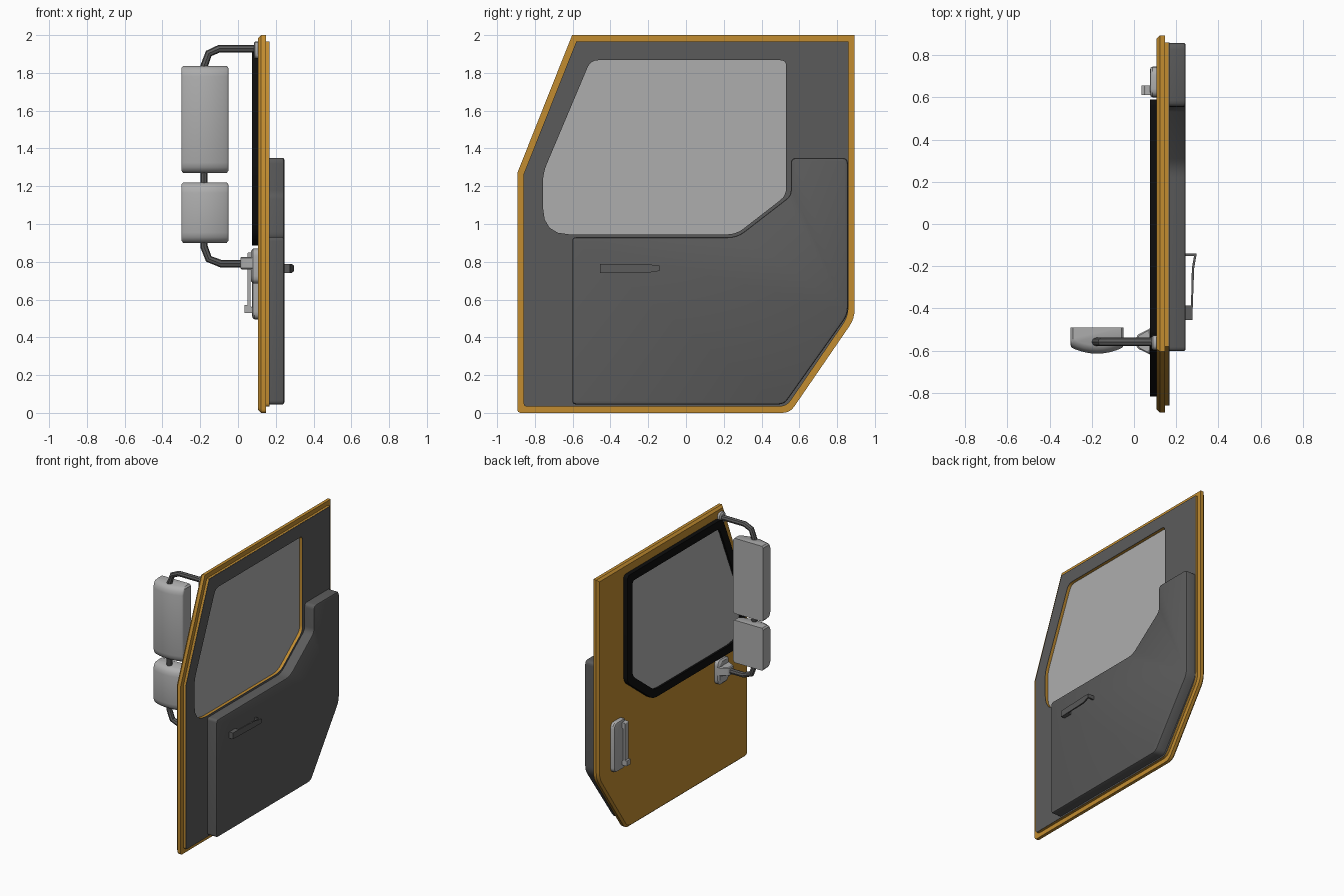
import bpy, bmesh, math
from mathutils import Vector

if "Cube" in bpy.data.objects:
    bpy.data.objects.remove(bpy.data.objects["Cube"])


def material(name, rgb):
    m = bpy.data.materials.new(name)
    m.diffuse_color = (*rgb, 1)
    m.use_nodes = True
    m.node_tree.nodes["Principled BSDF"].inputs["Base Color"].default_value = m.diffuse_color
    return m


ORANGE = material("orange_paint", (0.54, 0.265, 0.03))
DARK = material("dark_trim", (0.105, 0.105, 0.105))
BLACK = material("black_rubber", (0.004, 0.004, 0.004))
GREY = material("mid_grey", (0.42, 0.42, 0.42))


def outline(pts, inset=0.0, steps=4):
    """Offset a counter-clockwise (u, v, corner) polygon inward, then round it."""
    n = len(pts)
    P = [Vector(p[:2]) for p in pts]
    Q = []
    for i in range(n):
        a, b = (P[i] - P[i - 1]).normalized(), (P[(i + 1) % n] - P[i]).normalized()
        na, nb = Vector((-a.y, a.x)), Vector((-b.y, b.x))
        Q.append(P[i] + (na + nb) * inset / (1 + na.dot(nb)))
    out = []
    for i in range(n):
        r = pts[i][2] if len(pts[i]) > 2 else 0
        if not r:
            out.append(Q[i])
            continue
        s = Q[i] + (Q[i - 1] - Q[i]).normalized() * r
        e = Q[i] + (Q[(i + 1) % n] - Q[i]).normalized() * r
        for k in range(steps + 1):
            t = k / steps
            out.append(s * (1 - t) ** 2 + Q[i] * 2 * t * (1 - t) + e * t * t)
    return out


def finish(ob, mat):
    ob.data.materials.append(mat)
    bpy.ops.object.select_all(action='DESELECT')
    ob.select_set(True)
    bpy.context.view_layer.objects.active = ob
    if ob.type == 'CURVE':
        bpy.ops.object.convert(target='MESH')
    bpy.ops.object.shade_smooth_by_angle(angle=math.radians(30))


def loft(name, axis, pts, rings, mat=GREY, hole=None, tweak=None):
    """Stack the outline along an axis; rings are (height, inset) pairs."""
    place = {'x': lambda p, h: (h, p.x, p.y),
             'y': lambda p, h: (p.x, h, p.y),
             'z': lambda p, h: (p.x, p.y, h)}[axis]
    bm = bmesh.new()

    def wall(loops):
        for A, B in zip(loops, loops[1:]):
            for i in range(len(A)):
                j = (i + 1) % len(A)
                bm.faces.new((A[i], A[j], B[j], B[i]))

    loops = [[bm.verts.new(place(p, h)) for p in outline(pts, d)] for h, d in rings]
    wall(loops)
    if hole:
        inner = [[bm.verts.new(place(p, rings[k][0])) for p in outline(hole)] for k in (0, -1)]
        wall(inner)
        for k in (0, -1):
            edges = [bm.edges.get((L[i - 1], L[i])) for L in (loops[k], inner[k])
                     for i in range(len(L))]
            bmesh.ops.triangle_fill(bm, use_beauty=True, edges=edges)
    else:
        bm.faces.new(loops[0])
        bm.faces.new(loops[-1])
    if tweak:
        for v in bm.verts:
            tweak(v.co)
    bmesh.ops.recalc_face_normals(bm, faces=bm.faces)
    me = bpy.data.meshes.new(name)
    bm.to_mesh(me)
    bm.free()
    ob = bpy.data.objects.new(name, me)
    bpy.context.collection.objects.link(ob)
    finish(ob, mat)


# Shared outlines in (y, z, corner size)
DOOR = [(-.893, 0, .02), (.55, 0, .04), (.893, .5, .05), (.893, 2), (-.603, 2), (-.893, 1.27)]
WINDOW = [(-.757, .945, .14), (.265, .945, .05), (.53, 1.15, .04), (.53, 1.867, .03),
          (-.505, 1.867, .04), (-.757, 1.27, .05)]
PANEL = [(-.602, .045, .02), (.52, .045, .03), (.857, .52, .04), (.857, 1.35, .03),
         (.555, 1.35, .03), (.555, 1.15, .03), (.27, .93, .05), (-.602, .93, .02)]

# Door skin with stepped rim, inner lining and padded lower panel
loft("door_skin", 'x', DOOR, [(.107, .015), (.123, 0), (.147, 0), (.147, .033), (.164, .033)],
     ORANGE, WINDOW)
loft("inner_lining", 'x', DOOR, [(.1635, .034), (.167, .034)], DARK, WINDOW)
loft("lower_panel", 'x', PANEL, [(.16, 0), (.236, 0), (.242, .003), (.245, .01)], DARK)

# Window glass and outer rubber seal
loft("window_glass", 'x', WINDOW, [(.09, -.004), (.143, -.004)])
loft("window_seal", 'x', WINDOW, [(.075, -.06), (.109, -.06)], BLACK, WINDOW)

# Mirror housings: flat back, curved front that slopes in at both ends
ARC = [(-.175 + .125 * s, -.614 + .03 * s * s, .012 if abs(s) == 1 else 0)
       for s in (-1, -.75, -.5, -.25, 0, .25, .5, .75, 1)]
BODY = ARC + [(-.05, -.49), (-.30, -.49)]
for name, z0, z1 in (("upper_mirror", 1.27, 1.837), ("lower_mirror", .9, 1.22)):
    def shape(co):
        if co.y > -.525:
            co.y = -.49
        else:
            end = max(0, 1 - min(co.z - z0, z1 - co.z) / .055)
            co.y += .03 * end ** 2

    loft(name, 'z', BODY, [(z0, .01), (z0 + .012, 0), (z0 + .03, 0), (z0 + .055, 0),
                           (z1 - .055, 0), (z1 - .03, 0), (z1 - .012, 0), (z1, .01)],
         tweak=shape)

# Bent mirror tube
cu = bpy.data.curves.new("mirror_arm", 'CURVE')
cu.dimensions = '3D'
cu.bevel_depth, cu.bevel_resolution, cu.use_fill_caps = .02, 2, True
path = [(.1, 1.928), (-.1, 1.928), (-.155, 1.903), (-.18, 1.835),
        (-.18, .88), (-.155, .815), (-.09, .79), (.03, .79)]
sp = cu.splines.new('POLY')
sp.points.add(len(path) - 1)
for pt, (x, z) in zip(sp.points, path):
    pt.co = (x, -.558, z, 1)
arm = bpy.data.objects.new("mirror_arm", cu)
bpy.context.collection.objects.link(arm)
finish(arm, DARK)

# Mirror brackets
loft("upper_bracket", 'x', [(-.597, 1.875, .03), (-.527, 1.875, .03),
                            (-.527, 1.965, .03), (-.597, 1.965, .03)],
     [(.11, 0), (.09, 0), (.084, .008)])
loft("lower_bracket", 'x', [(-.622, .685, .04), (-.492, .685, .04),
                            (-.492, .87, .04), (-.622, .87, .04)],
     [(.11, 0), (.08, 0), (.07, .012)])
loft("bracket_socket", 'z', [(.012, -.587, .015), (.08, -.62), (.08, -.492), (.012, -.527, .015)],
     [(.76, .006), (.766, 0), (.82, 0), (.826, .006)])

# Outer handle: recessed plate and grip
loft("outer_handle_plate", 'x', [(.6, .495, .04), (.745, .495, .04),
                                 (.745, .87, .04), (.6, .87, .04)],
     [(.11, 0), (.088, 0), (.079, .005), (.075, .016)])
loft("outer_handle_grip", 'y', [(.035, .53), (.08, .53), (.08, .55), (.065, .57), (.065, .8),
                                (.08, .82), (.08, .85), (.05, .85, .01), (.05, .57), (.035, .57)],
     [(.61, 0), (.655, 0)])


# Inner pull handle, tapering at its rear end
def taper(co):
    if co.y > -.2:
        co.z = .767 + (co.z - .767) * .6


loft("inner_handle", 'z', [(.24, -.455), (.276, -.455), (.285, -.21), (.297, -.14), (.24, -.14),
                           (.24, -.152), (.284, -.152), (.274, -.21), (.27, -.385), (.24, -.385)],
     [(.741, 0), (.788, 0)], DARK, tweak=taper)
